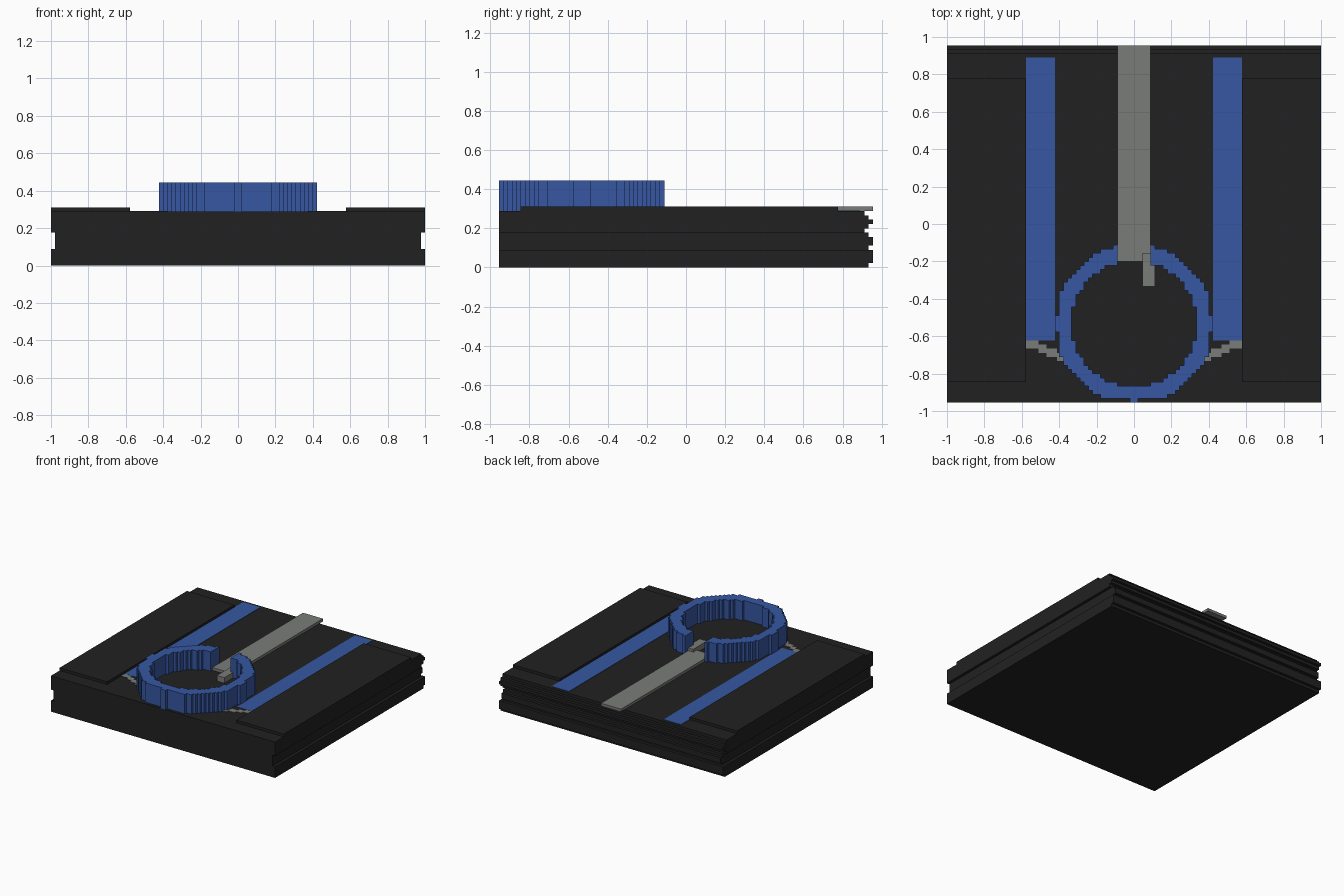
import bpy
import bmesh

if "Cube" in bpy.data.objects:
    bpy.data.objects.remove(bpy.data.objects["Cube"])

U = 1 / 45  # the whole model sits on a grid of 45 cells per unit


def material(name, rgb):
    m = bpy.data.materials.new(name)
    m.diffuse_color = (*rgb, 1)
    m.use_nodes = True
    m.node_tree.nodes["Principled BSDF"].inputs["Base Color"].default_value = m.diffuse_color
    return m


BLACK = material("black", (0.0155, 0.0155, 0.0155))
BLUE = material("blue", (0.037, 0.095, 0.36))
GRAY = material("gray", (0.195, 0.202, 0.19))


def finish(name, bm, mat):
    bmesh.ops.recalc_face_normals(bm, faces=bm.faces)
    bmesh.ops.scale(bm, vec=(U, U, U), verts=bm.verts)
    mesh = bpy.data.meshes.new(name)
    bm.to_mesh(mesh)
    bm.free()
    mesh.materials.append(mat)
    obj = bpy.data.objects.new(name, mesh)
    bpy.context.collection.objects.link(obj)
    return obj


def extrude_faces(bm, vec):
    ret = bmesh.ops.extrude_face_region(bm, geom=bm.faces[:], use_keep_orig=True)
    verts = [g for g in ret["geom"] if isinstance(g, bmesh.types.BMVert)]
    bmesh.ops.translate(bm, vec=vec, verts=verts)


def box(name, x0, x1, y0, y1, z0, z1, mat):
    bm = bmesh.new()
    bm.faces.new([bm.verts.new(p) for p in
                  ((x0, y0, z0), (x1, y0, z0), (x1, y1, z0), (x0, y1, z0))])
    extrude_faces(bm, (0, 0, z1 - z0))
    return finish(name, bm, mat)


# Body: side profiles with a ridged back, swept across the width;
# the middle band is narrower and makes the side grooves
def slab(name, half_width, steps):
    pts = [(-43, steps[-1][1]), (-43, steps[0][0])]
    for z0, z1, back in steps:
        pts += [(back, z0), (back, z1)]
    bm = bmesh.new()
    bm.faces.new([bm.verts.new((-half_width, y, z)) for y, z in pts])
    extrude_faces(bm, (2 * half_width, 0, 0))
    finish(name, bm, BLACK)


slab("body_bottom", 45, [(0, 1, 42), (1, 4, 43)])
slab("body_grooved_band", 44, [(4, 5, 42), (5, 7, 43), (7, 8, 42)])
slab("body_top", 45, [(8, 9, 41), (9, 10, 42), (10, 11, 43), (11, 12, 42), (12, 13, 41)])

# Parts mirrored left and right
for side, s in (("right", 1), ("left", -1)):
    def pair(name, a, b, *rest):
        box(f"{name}_{side}", min(s * a, s * b), max(s * a, s * b), *rest)
    pair("raised_plate", 26, 45, -38, 35, 13, 14, BLACK)
    pair("blue_stripe", 19, 26, -28, 40, 12.9, 13.15, BLUE)
    # stepped diagonal line leading to the ring
    for i, (a, b) in enumerate(((23, 26), (21, 23), (18.5, 21), (16, 18.5))):
        pair(f"diagonal_step_{i}", a, b, -30 - i, -28 - i, 12.9, 13.12, GRAY)

# Center bar and small hook at its end
box("center_bar", -4, 4, -9, 43, 13, 14, GRAY)
box("hook", 2, 5, -15, -7, 13, 15, GRAY)


# Open ring with a stepped outline, gap at the back for the bar
def in_ring(x, y):
    r2 = x * x + y * y
    if not 15 ** 2 < r2 < 19.05 ** 2:
        return False
    if y > 0 and abs(x) < 4:
        return False
    if abs(x) > 18 and abs(y) > 2:
        return False
    return not (y < -18 and abs(x) > 1)


bm = bmesh.new()
for i in range(-19, 19):
    for j in range(-19, 19):
        if in_ring(i + 0.5, j + 0.5):
            bm.faces.new([bm.verts.new((i + a, j + b - 24, 13))
                          for a, b in ((0, 0), (1, 0), (1, 1), (0, 1))])
bmesh.ops.remove_doubles(bm, verts=bm.verts, dist=0.01)
extrude_faces(bm, (0, 0, 7))
bmesh.ops.recalc_face_normals(bm, faces=bm.faces)
bmesh.ops.dissolve_limit(bm, angle_limit=0.01, verts=bm.verts, edges=bm.edges)
finish("ring", bm, BLUE)
